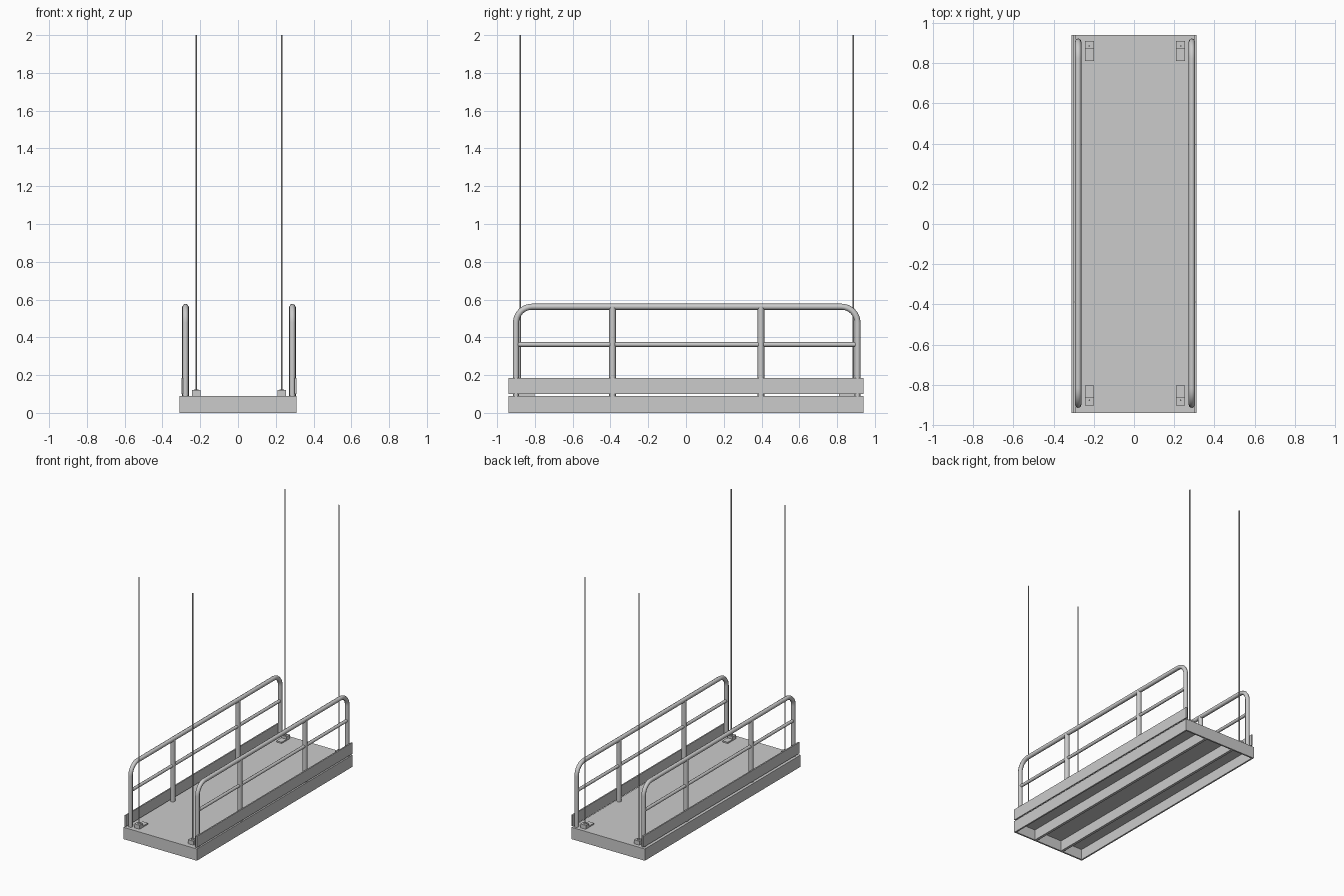
import bpy, bmesh, math
from mathutils import Vector

if "Cube" in bpy.data.objects:
    bpy.data.objects.remove(bpy.data.objects["Cube"])

DX, DY = 0.005, 0.004      # slight offset of the fittings from the deck centre


def box(name, x0, x1, y0, y1, z0, z1):
    bm = bmesh.new()
    bmesh.ops.create_cube(bm, size=1)
    size = (x1 - x0, y1 - y0, z1 - z0)
    mid = Vector(((x0 + x1) / 2, (y0 + y1) / 2, (z0 + z1) / 2))
    bmesh.ops.scale(bm, vec=size, verts=bm.verts)
    bmesh.ops.translate(bm, vec=mid, verts=bm.verts)
    me = bpy.data.meshes.new(name)
    bm.to_mesh(me)
    bm.free()
    ob = bpy.data.objects.new(name, me)
    bpy.context.collection.objects.link(ob)
    return ob


def centred_box(name, x, y, sx, sy, z0, z1):
    return box(name, x - sx / 2, x + sx / 2, y - sy / 2, y + sy / 2, z0, z1)


def tube(name, points, radius, resolution=2):
    cu = bpy.data.curves.new(name, 'CURVE')
    cu.dimensions = '3D'
    cu.bevel_depth = radius
    cu.bevel_resolution = resolution
    cu.use_fill_caps = True
    sp = cu.splines.new('POLY')
    sp.points.add(len(points) - 1)
    for p, co in zip(sp.points, points):
        p.co = (*co, 1)
    ob = bpy.data.objects.new(name, cu)
    bpy.context.collection.objects.link(ob)
    return ob


# Deck plate and open-bottomed frame
W, L, H, T = 0.31, 0.94, 0.09, 0.012
box("deck_plate", -W, W, -L, L, H - 0.01, H)
for s, side in ((-1, "left"), (1, "right")):
    centred_box(f"frame_side_{side}", s * (W - T / 2), 0, T, 2 * L, 0, H - 0.01)
    centred_box(f"stringer_{side}", s * 0.12, 0, 0.02, 2 * (L - T), 0, H - 0.01)
for s, end in ((-1, "front"), (1, "back")):
    centred_box(f"frame_end_{end}", 0, s * (L - T / 2), 2 * (W - T), T, 0, H - 0.01)

for s, side in ((-1, "left"), (1, "right")):
    # Toe board, raised just above the deck
    centred_box(f"toe_board_{side}", DX + s * 0.3, 0, 0.01, 2 * L, 0.10, 0.185)

    # Bent handrail tube
    x, Y, Z, R = DX + s * 0.283, 0.904, 0.562, 0.085
    half = [(Y, H)] + [(Y - R + R * math.cos(a), Z - R + R * math.sin(a))
                       for a in (math.pi / 2 * i / 8 for i in range(9))]
    path = [(x, DY + y, z) for y, z in half]
    path += [(x, DY - y, z) for y, z in reversed(half)]
    tube(f"handrail_{side}", path, 0.016)

    # Mid rail and intermediate posts
    tube(f"mid_rail_{side}", [(x, DY - Y, 0.362), (x, DY + Y, 0.362)], 0.012)
    for t, end in ((-1, "front"), (1, "back")):
        py = DY + t * 0.393
        tube(f"post_{side}_{end}", [(x, py, H), (x, py, Z)], 0.018)

        # Cable bracket: foot plate, upright clamp block, nut and hanging cable
        cx, cy = DX + s * 0.227, DY + t * 0.882
        centred_box(f"bracket_foot_{side}_{end}", cx, DY + t * 0.857, 0.045, 0.10, H, 0.10)
        centred_box(f"bracket_clamp_{side}_{end}", cx, DY + t * 0.887, 0.045, 0.04, 0.10, 0.12)
        tube(f"cable_nut_{side}_{end}", [(cx, cy, 0.12), (cx, cy, 0.125)], 0.012)
        tube(f"cable_{side}_{end}", [(cx, cy, 0.12), (cx, cy, 2.0)], 0.004)
